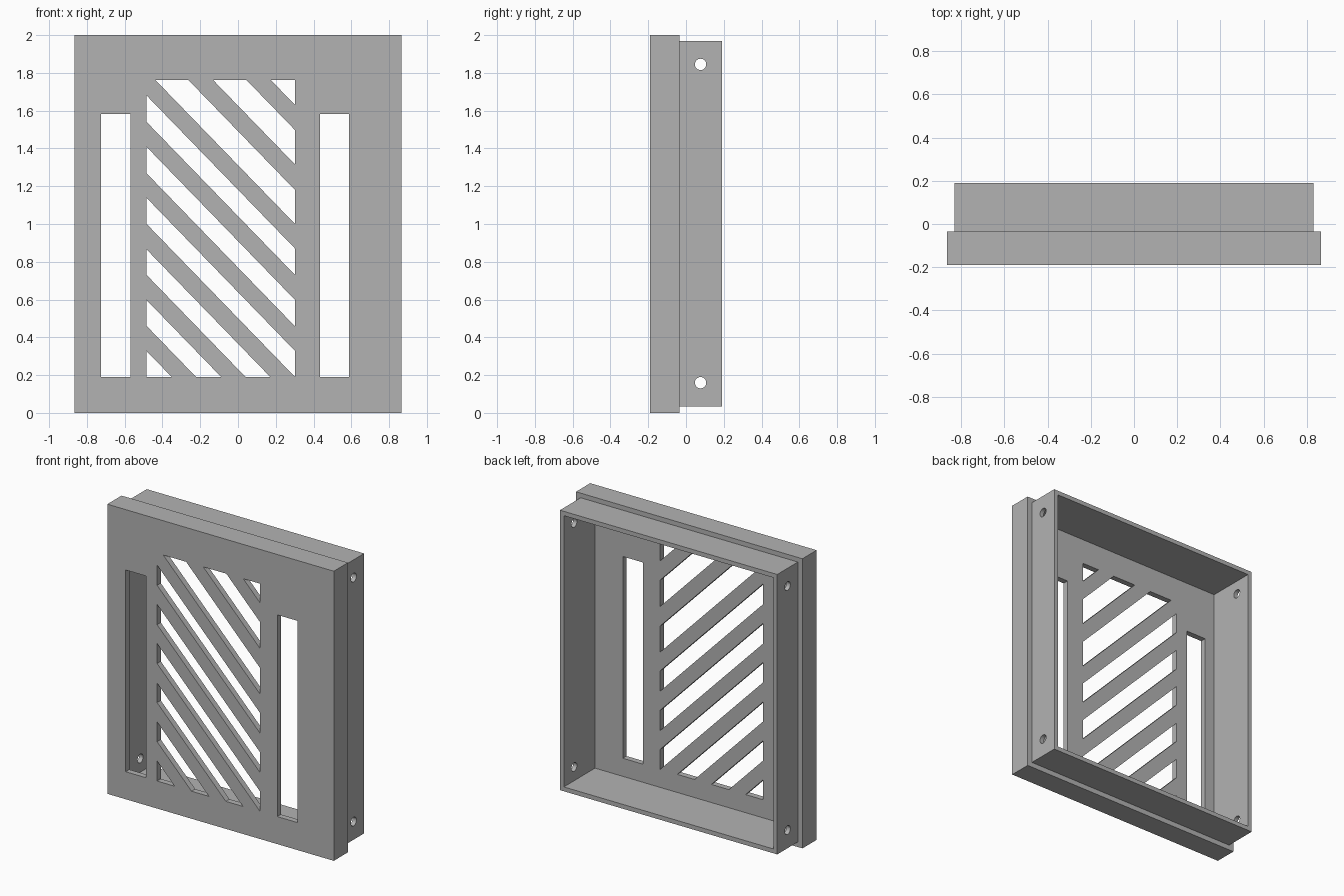
import bpy, bmesh
from mathutils import Matrix, Vector

cube = bpy.data.objects.get("Cube")
if cube:
    bpy.data.objects.remove(cube, do_unlink=True)

grey = bpy.data.materials.new("plain_grey")
grey.use_nodes = True
colour = (0.45, 0.45, 0.45, 1)
grey.diffuse_color = colour
grey.node_tree.nodes["Principled BSDF"].inputs["Base Color"].default_value = colour

FRONT, BACK, LIP_BACK, PANEL_BACK = -0.19, 0.19, -0.035, -0.15


def add_box(bm, x, y, z):
    """Add a box spanning three (low, high) ranges."""
    size = [b - a for a, b in (x, y, z)]
    mid = [(a + b) / 2 for a, b in (x, y, z)]
    bmesh.ops.create_cube(bm, size=1, matrix=Matrix.Translation(mid) @ Matrix.Diagonal((*size, 1)))


def clip(bm, point, normal):
    """Cut away everything on the normal's side and cap the cut."""
    geom = bm.verts[:] + bm.edges[:] + bm.faces[:]
    cut = bmesh.ops.bisect_plane(bm, geom=geom, plane_co=point, plane_no=normal, clear_outer=True)
    edges = [e for e in cut["geom_cut"] if isinstance(e, bmesh.types.BMEdge)]
    if edges:
        bmesh.ops.holes_fill(bm, edges=edges)


def make_object(name, bm):
    bmesh.ops.recalc_face_normals(bm, faces=bm.faces[:])
    mesh = bpy.data.meshes.new(name)
    bm.to_mesh(mesh)
    bm.free()
    mesh.materials.append(grey)
    obj = bpy.data.objects.new(name, mesh)
    bpy.context.collection.objects.link(obj)
    return obj


def box_object(name, *ranges):
    bm = bmesh.new()
    add_box(bm, *ranges)
    return make_object(name, bm)


# Front panel with its overhanging lip, and the narrower sleeve behind it
body = box_object("vent_cover", (-0.865, 0.865), (FRONT, LIP_BACK), (0, 2))
sleeve = box_object("sleeve", (-0.83, 0.83), (-0.1, BACK), (0.035, 1.968))

# Open cavity at the back
cavity = box_object("cavity_cutter", (-0.8, 0.8), (PANEL_BACK, 0.4), (0.065, 1.938))

# Tall side slots
bm = bmesh.new()
for x in ((-0.725, -0.57), (0.433, 0.588)):
    add_box(bm, x, (-0.3, -0.1), (0.19, 1.583))
slots = make_object("slot_cutter", bm)

# Diagonal grille openings: heights where each one meets the right edge
right_edge, slope = 0.302, 1.031
openings = [(-0.62, -0.483), (-0.35, -0.213), (-0.08, 0.055), (0.19, 0.328), (0.458, 0.598),
            (0.73, 0.87), (1.0, 1.18), (1.315, 1.497), (1.63, 2)]
up = Vector((slope, 0, 1))
grille_mesh = bpy.data.meshes.new("opening")
bm = bmesh.new()
for low, high in openings:
    part = bmesh.new()
    add_box(part, (-0.485, right_edge), (-0.3, -0.1), (0.19, 1.763))
    clip(part, (right_edge, 0, high), up)
    clip(part, (right_edge, 0, low), -up)
    part.to_mesh(grille_mesh)
    part.free()
    bm.from_mesh(grille_mesh)
grille = make_object("grille_cutter", bm)
bpy.data.meshes.remove(grille_mesh)

# Screw holes straight through both side walls
bm = bmesh.new()
for z in (0.16, 1.845):
    place = Matrix.Translation((0, 0.077, z)) @ Matrix.Rotation(1.5707963, 4, "Y")
    bmesh.ops.create_cone(bm, cap_ends=True, segments=32, radius1=0.03, radius2=0.03,
                          depth=2, matrix=place)
holes = make_object("screw_hole_cutter", bm)

# Combine into one solid, then drop the helpers
steps = [(sleeve, "UNION")] + [(c, "DIFFERENCE") for c in (cavity, slots, grille, holes)]
for helper, operation in steps:
    mod = body.modifiers.new(helper.name, "BOOLEAN")
    mod.object, mod.operation, mod.solver = helper, operation, "EXACT"
    helper.hide_render = True
bpy.context.view_layer.update()
result = bpy.data.meshes.new_from_object(body.evaluated_get(bpy.context.evaluated_depsgraph_get()))
body.modifiers.clear()
body.data = result
for helper, _ in steps:
    bpy.data.objects.remove(helper, do_unlink=True)
result.materials.clear()
result.materials.append(grey)
for face in result.polygons:
    face.material_index = 0
    face.use_smooth = False
